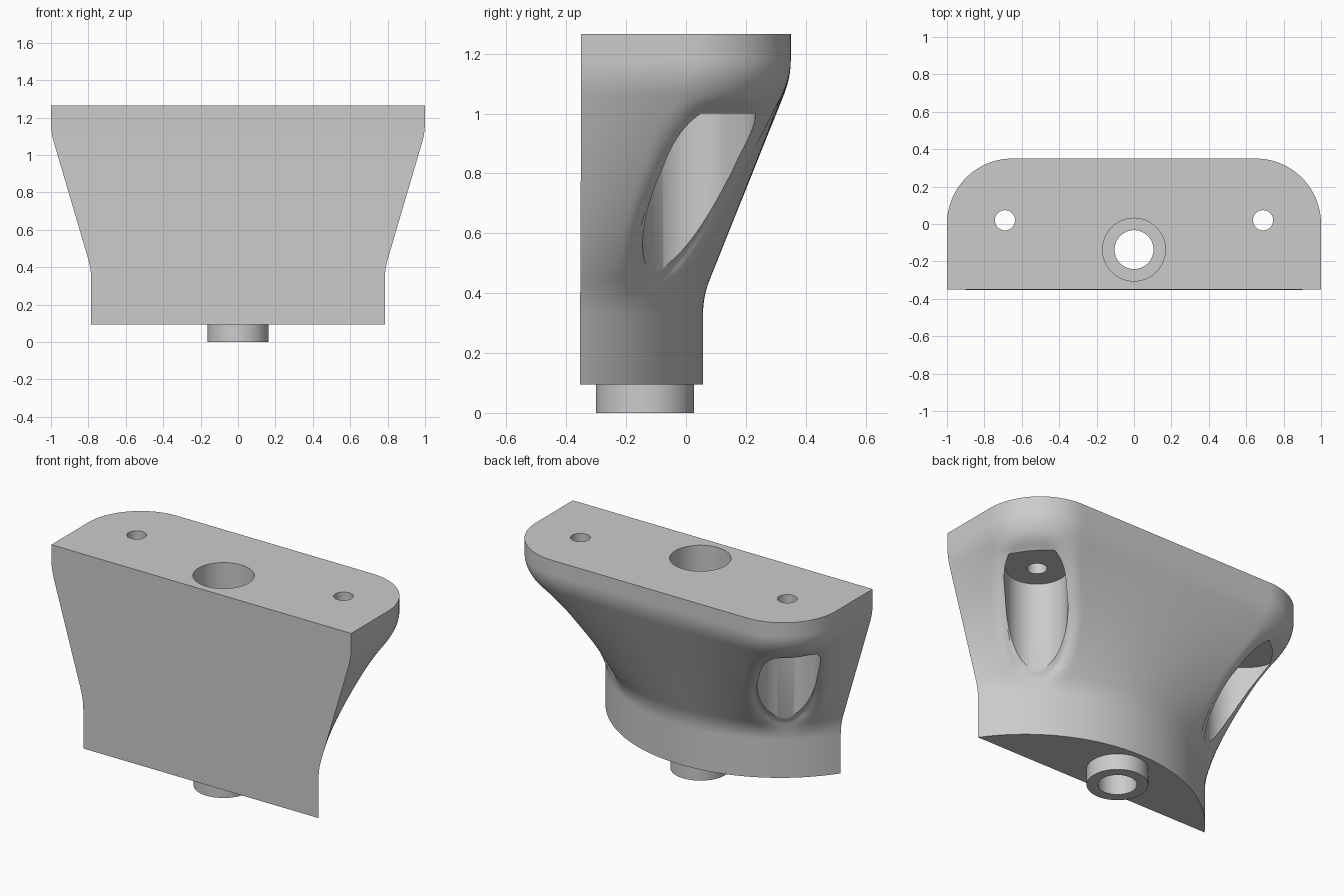
import bpy, bmesh, math
from mathutils import Vector

if "Cube" in bpy.data.objects:
    bpy.data.objects.remove(bpy.data.objects["Cube"])

grey = bpy.data.materials.new("plain grey")
grey.diffuse_color = (0.6, 0.6, 0.6, 1)
grey.use_nodes = True
grey.node_tree.nodes["Principled BSDF"].inputs["Base Color"].default_value = grey.diffuse_color

FRONT, BASE_Z, TOP_Z = -0.35, 0.095, 1.265
R_ARC = 0.956                                # base arc radius
HALF = math.asin(0.785 / R_ARC)              # base arc half angle
R_POCKET, POCKET_TOP = 0.165, 1.0
AXIS, OUT = Vector((0.69, 0.02)), Vector((0.74, 0.67))
N, ROWS = 200, 80


def base_point(f):
    a = HALF * (1 - 2 * f)
    return Vector((R_ARC * math.sin(a), 0.057 - R_ARC + R_ARC * math.cos(a)))


def top_point(f):
    """Rectangle with rounded rear corners, walked from right front to left front."""
    r, arc = 0.35, 0.35 * math.pi / 2
    if f > 0.5:
        p = top_point(1 - f)
        return Vector((-p.x, p.y))
    s = f * (0.7 + 2 * arc + 1.3)
    if s < 0.35:
        return Vector((1, FRONT + s))
    if s < 0.35 + arc:
        a = (s - 0.35) / r
        return Vector((0.65 + r * math.cos(a), r * math.sin(a)))
    return Vector((0.65 - (s - 0.35 - arc), 0.35))


def blend(z, e=0.08):
    """Straight ramp with rounded ends."""
    u = (z - 0.39) / 0.73
    if u > 0.5:
        v = 1 - u
        return 1 - (0 if v < -e else (v + e) ** 2 / (4 * e) if v < e else v)
    return 0 if u < -e else (u + e) ** 2 / (4 * e) if u < e else u


def soften(p, z):
    """Roll the skin inward around each screw pocket."""
    sx = 1 if p.x > 0 else -1
    q = Vector((abs(p.x), p.y)) - AXIS
    along = min(max(q.dot(OUT), 0), 0.07)
    d = max((q - OUT * along).length - R_POCKET, 0)
    d = math.hypot(d, max(z - POCKET_TOP, 0))
    w = 0.075
    if d >= w or z < 0.36:
        return p
    k = 0.03 * (1 - d / w) ** 2 * min((z - 0.36) / 0.14, 1)
    y = max(p.y - OUT.y * k, FRONT)
    return Vector((p.x - sx * OUT.x * k, y))


def finish(bm, name):
    bmesh.ops.recalc_face_normals(bm, faces=bm.faces[:])
    me = bpy.data.meshes.new(name)
    bm.to_mesh(me)
    bm.free()
    ob = bpy.data.objects.new(name, me)
    bpy.context.collection.objects.link(ob)
    me.materials.append(grey)
    return ob


def prism(name, pts, z0, z1):
    bm = bmesh.new()
    lo = [bm.verts.new((x, y, z0)) for x, y in pts]
    hi = [bm.verts.new((x, y, z1)) for x, y in pts]
    bm.faces.new(lo)
    bm.faces.new(hi)
    n = len(pts)
    for i in range(n):
        j = (i + 1) % n
        bm.faces.new((lo[i], lo[j], hi[j], hi[i]))
    return finish(bm, name)


def circle(x, y, r, n=64):
    return [(x + r * math.cos(2 * math.pi * i / n), y + r * math.sin(2 * math.pi * i / n))
            for i in range(n)]


def slot(sx):
    """Round pocket section stretched towards the rear corner."""
    a0 = math.atan2(OUT.y, OUT.x)
    pts = []
    for k, c in ((0, AXIS + OUT * 0.07), (1, AXIS)):
        for i in range(33):
            a = a0 - math.pi / 2 + math.pi * (k + i / 32)
            pts.append((sx * (c.x + R_POCKET * math.cos(a)), c.y + R_POCKET * math.sin(a)))
    return pts


# Body: loft from the arc-shaped base to the rounded rectangular top
bm = bmesh.new()
rings = []
zs = [BASE_Z] + [0.32 + (1.20 - 0.32) * i / ROWS for i in range(ROWS + 1)] + [TOP_Z]
for z in zs:
    t = blend(z)
    ring = []
    for i in range(N + 1):
        p = soften(base_point(i / N).lerp(top_point(i / N), t), z)
        ring.append(bm.verts.new((p.x, p.y, z)))
    rings.append(ring)
for a, b in zip(rings, rings[1:]):
    for i in range(N + 1):
        j = (i + 1) % (N + 1)
        bm.faces.new((a[i], a[j], b[j], b[i]))
bm.faces.new(rings[0])
bm.faces.new(rings[-1])
body = finish(bm, "bracket_body")


def apply_boolean(tool, op):
    mod = body.modifiers.new(op, 'BOOLEAN')
    mod.operation, mod.object, mod.solver = op, tool, 'EXACT'
    bpy.context.view_layer.objects.active = body
    bpy.ops.object.modifier_apply(modifier=mod.name)
    bpy.data.objects.remove(tool)


# Spigot under the base, stepped bore through the middle
apply_boolean(prism("spigot", circle(0, -0.137, 0.164), 0, 0.2), 'UNION')
apply_boolean(prism("through_bore", circle(0, -0.137, 0.104), -0.1, 1.4), 'DIFFERENCE')
apply_boolean(prism("wide_bore", circle(0, -0.137, 0.168), 0.3, 1.4), 'DIFFERENCE')

# Screw pockets and screw holes on both sides
for s in (1, -1):
    apply_boolean(prism("pocket", slot(s), 0.4, POCKET_TOP), 'DIFFERENCE')
    apply_boolean(prism("screw_hole", circle(s * 0.69, 0.02, 0.054, 40), 0.9, 1.4), 'DIFFERENCE')

bpy.ops.object.select_all(action='DESELECT')
body.select_set(True)
bpy.context.view_layer.objects.active = body
bpy.ops.object.shade_smooth_by_angle(angle=math.radians(30))
